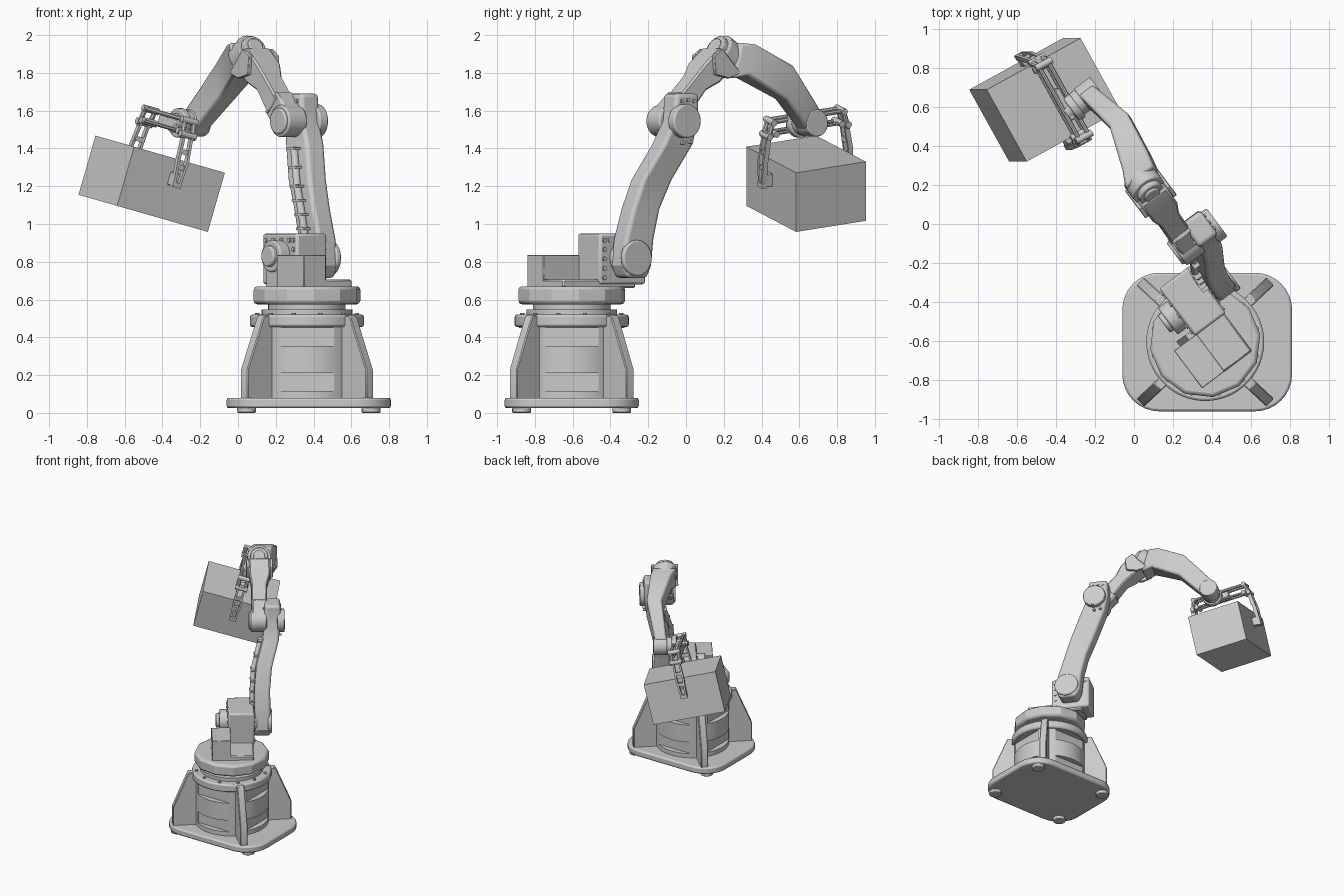
import bpy, bmesh
from math import sin, cos, pi, radians
from mathutils import Vector, Matrix

if "Cube" in bpy.data.objects:
    bpy.data.objects.remove(bpy.data.objects["Cube"])

grey = bpy.data.materials.new("painted grey")
grey.use_nodes = True
grey.diffuse_color = (0.6, 0.6, 0.6, 1)
grey.node_tree.nodes["Principled BSDF"].inputs["Base Color"].default_value = (0.6, 0.6, 0.6, 1)

# Frames: base centre, arm plane (reach, side, height), tilted crate frame
CENTRE = Vector((0.365, -0.605, 0))
FORWARD, SIDE = Vector((-0.6, 0.8, 0)), Vector((0.8, 0.6, 0))
GRIP = Matrix(((-0.48, -0.85, 0.276), (0.866, -0.467, 0), (0.138, 0.244, 0.96)))
CRATE = Vector((-0.457, 0.636, 1.213))


def base(x, y, z):
    return CENTRE + Vector((x, y, z))


def arm(u, v, z):
    return CENTRE + FORWARD * u + SIDE * v + Vector((0, 0, z))


def grip(x, y, z):
    return CRATE + GRIP @ Vector((x, y, z))


def finish(name, bm, bevel=0.0, segments=1):
    bmesh.ops.recalc_face_normals(bm, faces=bm.faces)
    mesh = bpy.data.meshes.new(name)
    bm.to_mesh(mesh)
    bm.free()
    mesh.materials.append(grey)
    ob = bpy.data.objects.new(name, mesh)
    bpy.context.collection.objects.link(ob)
    if bevel:
        mod = ob.modifiers.new("Bevel", "BEVEL")
        mod.width, mod.segments, mod.limit_method = bevel, segments, "ANGLE"
        mod.angle_limit = radians(40)
    return ob


def loft(name, rings, bevel=0.0, segments=1):
    """Skin closed rings of points and cap both ends."""
    bm = bmesh.new()
    rows = [[bm.verts.new(p) for p in ring] for ring in rings]
    n = len(rows[0])
    for a, b in zip(rows, rows[1:]):
        for i in range(n):
            bm.faces.new((a[i], a[(i + 1) % n], b[(i + 1) % n], b[i]))
    bm.faces.new(rows[0])
    bm.faces.new(rows[-1])
    return finish(name, bm, bevel, segments)


def block(name, frame, x, y, z, bevel=0.0, segments=1):
    rings = [[frame(x[i], y[j], h) for i, j in ((0, 0), (1, 0), (1, 1), (0, 1))] for h in z]
    return loft(name, rings, bevel, segments)


def rod(name, p, q, r, sides=32, bevel=0.0, turn=0.0):
    d = q - p
    rot = d.to_track_quat("Z", "Y")
    ring = [rot @ Vector((r * cos(t), r * sin(t), 0))
            for t in (2 * pi * i / sides + turn for i in range(sides))]
    return loft(name, [[p + k for k in ring], [q + k for k in ring]], bevel, 2)


def pin(name, u, z, v0, v1, r, bevel=0.008):
    return rod(name, arm(u, v0, z), arm(u, v1, z), r, 32, bevel)


# Base plate with large rounded corners, and its feet
outline = []
for k, (sx, sy) in enumerate(((1, 1), (-1, 1), (-1, -1), (1, -1))):
    for i in range(9):
        t = k * pi / 2 + i * pi / 16
        outline.append((0.01 + sx * 0.245 + 0.19 * cos(t), sy * 0.165 + 0.19 * sin(t)))
loft("base_plate", [[base(x, y, h) for x, y in outline] for h in (0.025, 0.08)], 0.012, 2)
for sx in (-1, 1):
    for sy in (-1, 1):
        x, y = 0.01 + sx * 0.33, sy * 0.265
        rod("foot", base(x, y, 0), base(x, y, 0.03), 0.05, 24, 0.006)

# Pedestal drum with two rows of recessed windows on each side
drum = rod("pedestal_drum", base(0, 0, 0.07), base(0, 0, 0.46), 0.28, 64)
for k in range(4):
    dx, dy = round(cos(k * pi / 2)), round(sin(k * pi / 2))
    for low, high in ((0.115, 0.21), (0.355, 0.45)):
        cx, cy = 0.335 * dx, 0.335 * dy
        hx, hy = (0.1, 0.143) if dx else (0.143, 0.1)
        cutter = block("window_cutter", base, (cx - hx, cx + hx), (cy - hy, cy + hy), (low, high))
        cutter.hide_render = True
        cutter.hide_set(True)
        mod = drum.modifiers.new("Window", "BOOLEAN")
        mod.operation, mod.object, mod.solver = "DIFFERENCE", cutter, "EXACT"
rod("pedestal_flange", base(0, 0, 0.455), base(0, 0, 0.52), 0.302, 64, 0.012)
rod("pedestal_neck", base(0, 0, 0.5), base(0, 0, 0.548), 0.24, 48)
rod("pedestal_bearing", base(0, 0, 0.54), base(0, 0, 0.59), 0.205, 48)
for i in range(12):
    t = 2 * pi * (i + 0.5) / 12
    x, y = 0.272 * cos(t), 0.272 * sin(t)
    rod("flange_bolt", base(x, y, 0.515), base(x, y, 0.53), 0.012, 10)

# Four diagonal gussets
profile = [(0.24, 0.07), (0.455, 0.07), (0.455, 0.23), (0.335, 0.515), (0.24, 0.515)]
for k in range(4):
    t = radians((43, 137, 223, 317)[k])
    out, across = Vector((cos(t), sin(t), 0)), Vector((-sin(t), cos(t), 0))
    loft("gusset", [[CENTRE + out * r + across * w + Vector((0, 0, h)) for r, h in profile]
                    for w in (-0.028, 0.028)], 0.005)

# Turntable with the shoulder gearbox and motor
rod("turntable", base(0, 0, 0.575), base(0, 0, 0.67), 0.285, 12, 0.018, radians(8))
block("turntable_pad", arm, (-0.18, 0.3), (-0.02, 0.165), (0.66, 0.705), 0.008)
block("shoulder_gearbox", arm, (0.055, 0.36), (-0.025, 0.175), (0.68, 0.95), 0.014, 2)
block("motor_box", arm, (-0.18, 0.06), (-0.155, -0.01), (0.665, 0.835), 0.003)
pin("shoulder_bearing", 0.2, 0.83, -0.09, -0.02, 0.085)
pin("shoulder_bearing_cap", 0.2, 0.83, -0.115, -0.08, 0.055)
block("bearing_support", arm, (0.14, 0.26), (-0.08, -0.02), (0.66, 0.82), 0.008)
loft("support_strut", [[arm(u, v, z) for v, z in ((-0.12, 0.66), (-0.02, 0.66), (-0.02, 0.8), (-0.06, 0.8))]
                       for u in (0.06, 0.09)])
for i in range(5):
    for v in (-0.033, 0.167):
        z = 0.715 + 0.05 * i
        pin("gearbox_bolt", 0.085, z, v, v + 0.016, 0.012, 0)
for i in range(4):
    u = 0.12 + 0.07 * i
    pin("gearbox_bolt", u, 0.915, -0.033, 0.18, 0.012, 0)

# Lower arm: reach and side offsets change with height
pin("shoulder_axle", 0.205, 0.82, 0.1, 0.2, 0.085)
stations = ((0.715, 0.15, 0.28, 0.18), (0.78, 0.12, 0.31, 0.18), (0.92, 0.135, 0.325, 0.18),
            (1.08, 0.185, 0.365, 0.18), (1.235, 0.24, 0.435, 0.195), (1.42, 0.335, 0.53, 0.25),
            (1.55, 0.395, 0.56, 0.265), (1.69, 0.405, 0.555, 0.265))
loft("lower_arm", [[arm(a, v, z), arm(b, v, z), arm(b, v + 0.12, z), arm(a, v + 0.12, z)]
                   for z, a, b, v in stations], 0.02, 3)
pin("shoulder_cover", 0.205, 0.82, 0.28, 0.312, 0.095)
pin("elbow_cover", 0.455, 1.545, 0.36, 0.417, 0.09)
for u, z in ((0.44, 1.65), (0.48, 1.655), (0.52, 1.65), (0.45, 1.43), (0.5, 1.435)):
    pin("elbow_bolt", u, z, 0.255, 0.393, 0.01, 0)

# Cable clipped along the inner side of the lower arm
run = [(0.23, 0.165, 0.9), (0.265, 0.165, 1.05), (0.32, 0.175, 1.2), (0.42, 0.23, 1.4)]
for p, q in zip(run, run[1:]):
    rod("arm_cable", arm(*p), arm(*q), 0.02, 12)
    mid = (Vector(p) + Vector(q)) / 2
    for c in (mid, Vector(q)):
        block("cable_clip", arm, (c.x - 0.04, c.x + 0.04), (c.y - 0.022, c.y + 0.03),
              (c.z - 0.006, c.z + 0.006))

# Elbow joint and the short link up to the roll joint
pin("elbow_drum", 0.455, 1.545, 0.16, 0.28, 0.085)
pin("elbow_drum_cap", 0.455, 1.545, 0.145, 0.17, 0.07)
ax, up = Vector((0.72, 0, 0.69)), Vector((-0.69, 0, 0.72))


def link_ring(u, z, half, v0, v1):
    c = Vector((u, 0, z))
    return [arm(*(c + up * s * half + Vector((0, v, 0))))
            for s, v in ((-1, v0), (1, v0), (1, v1), (-1, v1))]


loft("elbow_block", [link_ring(0.445, 1.54, 0.075, 0.17, 0.27), link_ring(0.56, 1.65, 0.075, 0.17, 0.29)], 0.012)
loft("elbow_link", [link_ring(0.53, 1.62, 0.06, 0.165, 0.285), link_ring(0.64, 1.745, 0.052, 0.17, 0.29),
                    link_ring(0.7, 1.80, 0.07, 0.155, 0.315), link_ring(0.8, 1.885, 0.07, 0.155, 0.315)], 0.01)

# Roll joint: stacked drums along the forearm axis
roll = Vector((0.84, 0, -0.54))
rear = Vector((0.77, 0.235, 1.94))
for name, a, b, r in (("roll_cap", -0.012, 0.03, 0.045), ("roll_ring", 0, 0.05, 0.068),
                      ("roll_drum", 0.03, 0.13, 0.09)):
    rod(name, arm(*(rear + roll * a)), arm(*(rear + roll * b)), r, 32, 0.006)
for v in (0.135, 0.315):
    loft("roll_fork", [[arm(u, w, z) for u, z in ((0.70, 1.79), (0.69, 1.89), (0.75, 1.93),
                                                 (0.80, 1.87), (0.87, 1.80), (0.79, 1.77))]
                       for w in (v, v + 0.022)], 0.004)

# Forearm: top and bottom edge points with side limits
stations = (((0.875, 1.96), (0.825, 1.77), 0.145, 0.33), ((0.965, 1.95), (0.91, 1.785), 0.19, 0.35),
            ((1.18, 1.84), (1.14, 1.66), 0.27, 0.385), ((1.405, 1.60), (1.325, 1.485), 0.24, 0.33))
loft("forearm", [[arm(t[0], v0, t[1]), arm(t[0], v1, t[1]), arm(b[0], v1, b[1]), arm(b[0], v0, b[1])]
                 for t, b, v0, v1 in stations], 0.014, 2)

# Wrist drums
for name, v0, v1, r in (("wrist_cover", 0.24, 0.342, 0.072), ("wrist_drum", 0.19, 0.26, 0.066),
                        ("wrist_flange", 0.165, 0.205, 0.078), ("wrist_hub", 0.13, 0.175, 0.05)):
    pin(name, 1.37, 1.535, v0, v1, r, 0.006)

# Gripper hand: rails, mirrored links and slotted fingers
block("hand_plate", grip, (-0.11, 0.07), (-0.005, 0.03), (0.3, 0.385), 0.006)
for y in (-0.02, 0.035):
    rod("hand_rail", grip(-0.215, y, 0.375), grip(0.215, y, 0.375), 0.012, 8)
    rod("lower_rail", grip(-0.2, y, 0.31), grip(0.2, y, 0.31), 0.009, 8)
for s in (-1, 1):
    for x, z in ((0.215, 0.375), (0.2, 0.31), (0.24, 0.3)):
        rod("gripper_pivot", grip(s * x, -0.04, z), grip(s * x, 0.055, z), 0.018, 12)
    for y in (-0.022, 0.037):
        rod("gripper_link", grip(s * 0.215, y, 0.375), grip(s * 0.245, y, 0.28), 0.014, 8)
    foot, top = (0.265, 0.02), (0.235, 0.31)
    for y in (-1, 1):
        loft("finger_strip", [[grip(s * (x + dx), 0.008 + y * w, z) for dx, w in
                               ((-0.014, n), (0.014, n), (0.014, n + 0.014), (-0.014, n + 0.014))]
                              for (x, z), n in ((foot, 0.008), ((0.26, 0.16), 0.02), (top, 0.016))])
    for k in (0, 0.33, 0.62, 0.95):
        x, z = (f + (t - f) * k for f, t in zip(foot, top))
        block("finger_bridge", grip, sorted((s * (x - 0.013), s * (x + 0.013))), (-0.018, 0.034),
              (z - 0.004, z + 0.022))
    block("finger_pad", grip, sorted((s * 0.212, s * 0.255)), (-0.015, 0.031), (0.02, 0.09), 0.003)

# Carried crate
block("crate", grip, (-0.213, 0.213), (-0.2825, 0.2825), (-0.163, 0.163))

# Smooth rounded parts and keep hard edges
bpy.ops.object.select_all(action="DESELECT")
for ob in bpy.context.scene.objects:
    if ob.type == "MESH" and not ob.hide_render:
        ob.select_set(True)
        bpy.context.view_layer.objects.active = ob
bpy.ops.object.shade_smooth_by_angle(angle=radians(25))
